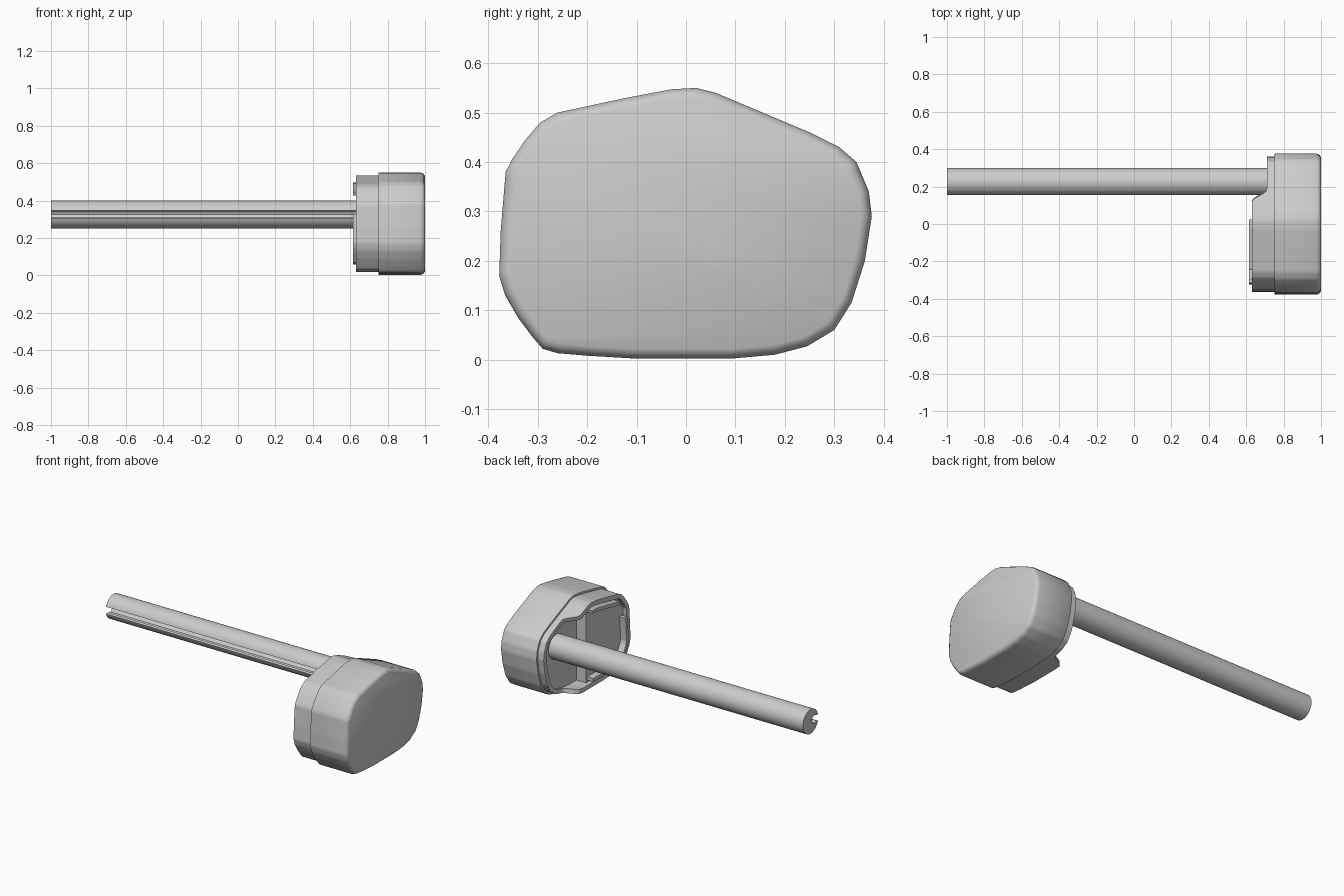
import bpy, bmesh, math
from mathutils import Vector

cube = bpy.data.objects.get("Cube")
if cube:
    bpy.data.objects.remove(cube, do_unlink=True)

grey = bpy.data.materials.new("plain_grey")
grey.use_nodes = True
grey.diffuse_color = (0.6, 0.6, 0.6, 1)
grey.node_tree.nodes["Principled BSDF"].inputs["Base Color"].default_value = (0.6, 0.6, 0.6, 1)

# Head outline in (y, z)
OUTLINE = [(.02, .55), (.06, .54), (.25, .46), (.31, .43), (.345, .4), (.37, .34),
           (.376, .29), (.362, .2), (.335, .115), (.3, .06), (.245, .027), (.18, .01),
           (.09, .002), (-.1, .002), (-.2, .008), (-.26, .013), (-.29, .022), (-.31, .045),
           (-.34, .085), (-.366, .13), (-.378, .17), (-.375, .26), (-.365, .38),
           (-.352, .405), (-.325, .445), (-.295, .48), (-.26, .5), (-.12, .53), (-.03, .547)]


def resample(points, step=0.012):
    """Split each outline segment into short, even pieces."""
    result = []
    for i, a in enumerate(points):
        a, b = Vector(a), Vector(points[(i + 1) % len(points)])
        count = max(1, round((b - a).length / step))
        result += [a.lerp(b, k / count) for k in range(count)]
    return result


PATH = resample(OUTLINE)
COUNT = len(PATH)


def inset(i, distance):
    """Outline point moved inward; the outline runs clockwise in (y, z)."""
    along = (PATH[(i + 3) % COUNT] - PATH[i - 3]).normalized()
    return PATH[i] + Vector((along.y, -along.x)) * distance


def loop(x, distance):
    return [(x, *inset(i, distance)) for i in range(COUNT)]


def finish(name, bm):
    bmesh.ops.recalc_face_normals(bm, faces=bm.faces)
    mesh = bpy.data.meshes.new(name)
    bm.to_mesh(mesh)
    bm.free()
    mesh.materials.append(grey)
    obj = bpy.data.objects.new(name, mesh)
    bpy.context.collection.objects.link(obj)
    bpy.ops.object.select_all(action='DESELECT')
    obj.select_set(True)
    bpy.context.view_layer.objects.active = obj
    bpy.ops.object.shade_smooth_by_angle(angle=math.radians(35))
    return obj


def loft(name, sections, wrap=False, cut_y=None):
    """Skin closed sections; cap the ends or join them round; optionally trim at y."""
    bm = bmesh.new()
    rings = [[bm.verts.new(p) for p in s] for s in sections]
    pairs = list(zip(rings, rings[1:] + rings[:1]))
    for a, b in pairs if wrap else pairs[:-1]:
        for j in range(len(a)):
            k = (j + 1) % len(a)
            bm.faces.new((a[j], a[k], b[k], b[j]))
    if not wrap:
        bm.faces.new(rings[0])
        bm.faces.new(rings[-1])
    if cut_y is not None:
        bmesh.ops.bisect_plane(bm, geom=bm.verts[:] + bm.edges[:] + bm.faces[:],
                               plane_co=(0, cut_y, 0), plane_no=(0, 1, 0), clear_outer=True)
        bmesh.ops.holes_fill(bm, edges=[e for e in bm.edges if e.is_boundary])
    return finish(name, bm)


# Outer head with a rounded end face
loft("head_shell", [loop(.75, .003), loop(.755, 0), loop(.973, 0), loop(.985, .003),
                    loop(.994, .009), loop(1.0, .02)])


# Collar wall whose rim drops back beside the rod
def rim(y):
    t = min(max((y - .125) / .065, 0), 1)
    return .63 + .08 * t * t * (3 - 2 * t)


sections = []
for i in range(COUNT):
    outer, inner = inset(i, .015), inset(i, .042)
    x = rim(PATH[i].x)
    sections.append([(.755, *outer), (x, *outer), (x, *inner), (.755, *inner)])
loft("collar_wall", sections, wrap=True)

# Recess floors: a low one beside the rod and a raised one
loft("low_floor", [loop(.72, .04), loop(.755, .04)])
loft("raised_floor", [loop(.655, .04), loop(.755, .04)], cut_y=.03)


# Raised lip pieces on the raised floor
def lip(name, rule):
    keep = [i for i in range(COUNT) if rule(inset(i, .055))]
    # start the run after its gap so that the pieces stay in order
    start = next((n for n in range(1, len(keep)) if keep[n] - keep[n - 1] > 1), 0)
    keep = keep[start:] + keep[:start]
    loft(name, [[(x, *inset(i, d)) for x, d in
                 ((.66, .055), (.615, .055), (.615, .075), (.66, .075))] for i in keep])


lip("upper_lip", lambda p: -.25 < p.x < .03 and p.y > .4)
lip("lower_lip", lambda p: p.x < .03 and p.y < .33)

# Rod with an undercut groove along its front
RADIUS, HALF = .074, math.radians(17)
section = []
for k in range(49):
    angle = math.pi + HALF + (2 * math.pi - 2 * HALF) * k / 48
    section.append((.225 + RADIUS * math.cos(angle), .325 + RADIUS * math.sin(angle)))
for k in range(9):
    angle = math.radians(140 - 35 * k)
    section.append((.187 + .026 * math.cos(angle), .325 + .026 * math.sin(angle)))
loft("grooved_rod", [[(x, y, z) for y, z in section] for x in (-1, .74)])
